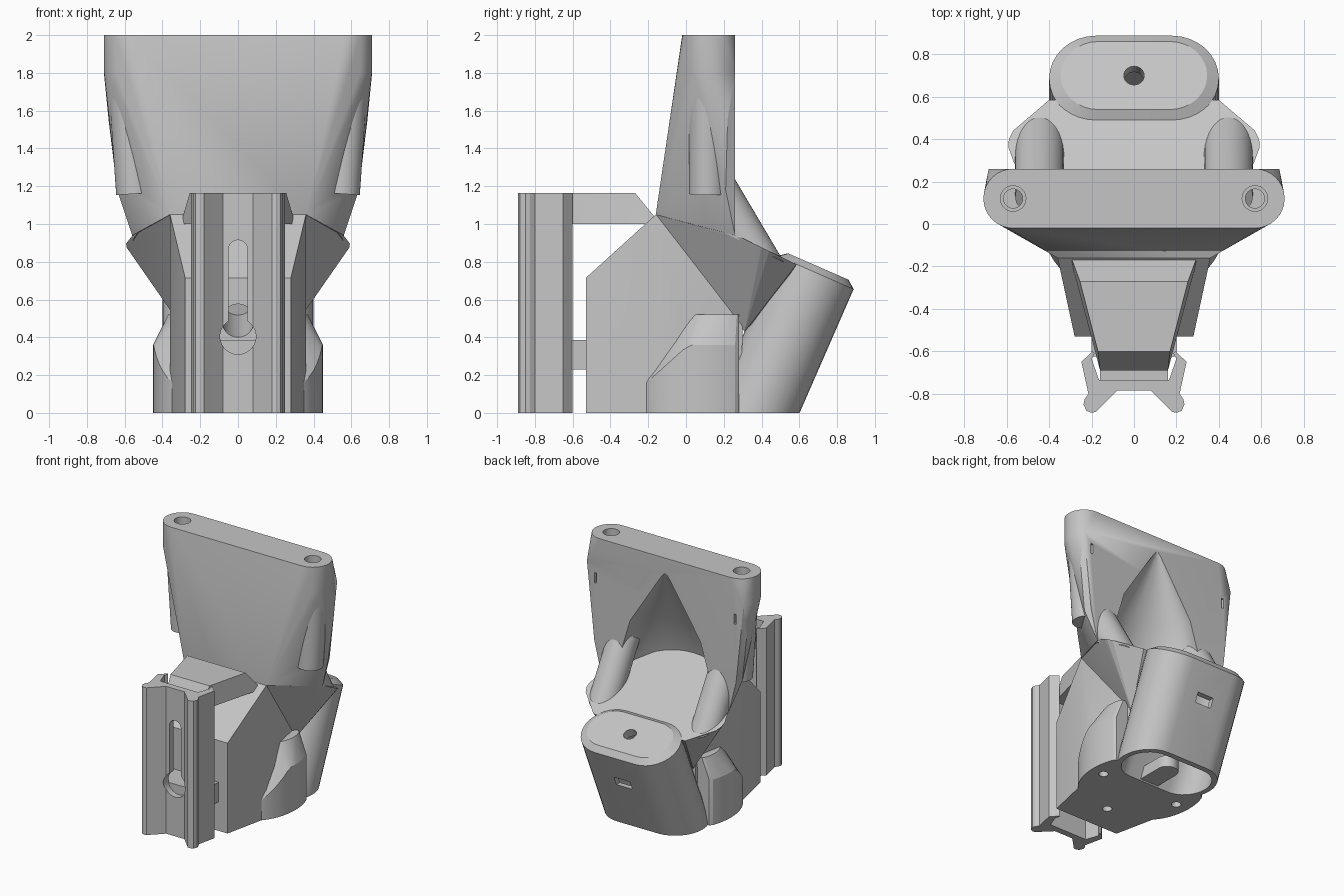
import bpy, bmesh
from math import sin, cos, pi
from mathutils import Vector

cube = bpy.data.objects.get("Cube")
if cube:
    bpy.data.objects.remove(cube, do_unlink=True)

grey = bpy.data.materials.new("light_grey")
grey.use_nodes = True
tone = (0.56, 0.56, 0.56, 1)
grey.diffuse_color = tone
grey.node_tree.nodes["Principled BSDF"].inputs["Base Color"].default_value = tone


def finish(name, bm):
    bmesh.ops.recalc_face_normals(bm, faces=bm.faces)
    mesh = bpy.data.meshes.new(name)
    bm.to_mesh(mesh)
    bm.free()
    mesh.materials.append(grey)
    obj = bpy.data.objects.new(name, mesh)
    bpy.context.collection.objects.link(obj)
    return obj


def hull(name, points):
    bm = bmesh.new()
    for p in points:
        bm.verts.new(p)
    res = bmesh.ops.convex_hull(bm, input=bm.verts)
    loose = {v for v in res["geom_interior"] + res["geom_unused"]
             if isinstance(v, bmesh.types.BMVert) and not v.link_faces}
    bmesh.ops.delete(bm, geom=list(loose), context="VERTS")
    bmesh.ops.dissolve_limit(bm, angle_limit=0.01, verts=bm.verts, edges=bm.edges)
    return finish(name, bm)


def both(points):
    return [(s * x, y, z) for x, y, z in points for s in (1, -1)]


def box(name, lo, hi):
    return hull(name, [(x, y, z) for x in (lo[0], hi[0])
                       for y in (lo[1], hi[1]) for z in (lo[2], hi[2])])


def rod(name, a, b, r, n=40):
    a, b = Vector(a), Vector(b)
    turn = (b - a).to_track_quat("Z", "Y")
    ring = [turn @ Vector((r * cos(2 * pi * i / n), r * sin(2 * pi * i / n), 0))
            for i in range(n)]
    return hull(name, [c + p for c in (a, b) for p in ring])


def cut(targets, cutter):
    cutter.hide_render = True
    for obj in targets:
        mod = obj.modifiers.new("cut", "BOOLEAN")
        mod.operation = "DIFFERENCE"
        mod.solver = "EXACT"
        mod.object = cutter
        bpy.context.view_layer.update()
        bpy.context.view_layer.objects.active = obj
        bpy.ops.object.modifier_apply(modifier=mod.name)
    bpy.data.objects.remove(cutter, do_unlink=True)


def stadium(hx, hy, n=16):
    pts = []
    for side in (1, -1):
        for i in range(n + 1):
            a = -pi / 2 + pi * i / n
            pts.append((side * (hx - hy + hy * cos(a)), hy * sin(a)))
    return pts


def deck(y):
    """Height of the sloping deck."""
    return 0.945 + 0.49 * (0.26 - y)


parts = []

# Front rail: dovetail channel section with a keyhole
half = [(0, -.785), (.08, -.785), (.165, -.87), (.18, -.886), (.2, -.89),
        (.225, -.88), (.238, -.85), (.232, -.825), (.215, -.80), (.248, -.65),
        (.195, -.60), (.185, -.61), (.2, -.635), (.165, -.735), (0, -.735)]
section = half + [(-x, y) for x, y in half[-2:0:-1]]
bm = bmesh.new()
face = bm.faces.new([bm.verts.new((x, y, 0)) for x, y in section])
top = bmesh.ops.extrude_face_region(bm, geom=[face])["geom"]
bmesh.ops.translate(bm, vec=(0, 0, 1.165),
                    verts=[v for v in top if isinstance(v, bmesh.types.BMVert)])
rail = finish("front_rail", bm)
parts.append(rail)
cut([rail], rod("key_hole", (0, -1, .405), (0, -.6, .405), .095))
cut([rail], hull("key_slot", [(.05 * cos(a), y, z + .05 * sin(a))
                              for z in (.4, .865) for y in (-1, -.6)
                              for a in [i * pi / 12 for i in range(24)]]))

# Arm, block and tongue joining the rail to the body
parts.append(hull("rail_arm", both([(.17, -.6, 1.165), (.255, -.27, 1.165),
                                    (.16, -.69, 1.0), (.30, -.16, 1.0),
                                    (.295, -.16, 1.03)])))
parts.append(box("rail_block", (-.2, -.625, .23), (.2, -.5, .385)))
parts.append(box("rail_tongue", (-.16, -.737, .23), (.16, -.6, .385)))

# Lower body with a channel running back from the keyhole
body = hull("lower_body", both([(.28, -.53, 0), (.28, -.53, .715), (.36, -.16, 0),
                                (.36, -.16, 1.05), (.36, .0, 0), (.30, .29, 0),
                                (.29, .30, .46), (.2, .28, .85)]))
cut([body], rod("channel", (0, -.6, .47), (0, -.1, .6), .085))
# Flared deck above the body
flare = hull("flared_deck", both(
    [(x, y, deck(y)) for x, y in [(.57, .30), (.592, .36), (.59, .40), (.57, .44),
                                  (.40, .585), (.2, -.1), (.55, .26)]]
    + [(.359, -.158, 1.05), (.28, .31, .43), (.25, .45, .58)]))
parts += [body, flare]

# Side swellings on the lower body
swellings = []
for s, side in ((1, "left"), (-1, "right")):
    pts = []
    for i in range(48):
        a = 2 * pi * i / 48
        x, y = .2 + .25 * cos(a), min(.28, .08 + .36 * sin(a))
        pts += [(s * x, y, 0), (s * x, y, min(.36, .15 + .9 * max(0, y + .22)))]
        pts.append((s * (.2 + .17 * cos(a)), min(.28, .17 + .2 * sin(a)), .52))
    swellings.append(hull(side + "_swelling", pts))
parts += swellings

# Upper wing: rounded top bar drawn down to a narrow foot
bar = [(x, y + .12, z) for x, y in stadium(.71, .14) for z in (2, 1.8)]
wing = hull("upper_wing", bar + both([(.685, .26, 1.8), (.685, .22, 1.55),
                                      (.64, .21, 1.18), (.62, .26, 1.18),
                                      (.36, -.16, 1.05), (.56, .26, .94),
                                      (.45, .26, .93)]))
parts.append(wing)

# Tapered hollow in the back of the wing
hollow = []
for i in range(48):
    a = 2 * pi * i / 48
    for f, drop in ((1, .1), (.95, 0)):
        y = .25 + .36 * f * sin(a)
        hollow.append((.45 * cos(a), y, deck(y) - drop))
    hollow.append((.31 * cos(a), .25 + .22 * sin(a), 1.42))
cut([wing], hull("wing_hollow", hollow + [(0, .27, 1.9)]))

# Screw columns, holes and sloping lugs on each side of the wing
for s, side in ((1, "left"), (-1, "right")):
    column = rod(side + "_screw_column", (s * .59, .115, 1.8),
                 (s * .545, .115, 1.16), .1)
    cut([wing, column], rod("screw_hole", (s * .57, .12, 2.1), (s * .57, .12, 1.2), .045))
    cut([wing], rod("screw_mouth", (s * .57, .12, 2.1), (s * .57, .12, 1.93), .06))
    cut([wing], box("slot", (s * .60, .2, 1.64), (s * .62, .3, 1.72)))
    lug = rod(side + "_lug", (s * .445, .13, 1.23), (s * .445, .42, .74), .115)
    # Trim the lug just under the deck
    cut([lug], hull("deck_trim", [(x, y, z) for x in (-1, 1) for y in (-.5, 1)
                                  for z in (-1, deck(y) - .02)]))
    parts += [column, lug]


# Tilted pocket at the back
def ring(hx, hs, t):
    return [(x, .70 + .916 * s + .40 * t, .775 - .40 * s + .916 * t)
            for x, s in stadium(hx, hs)]


pocket = hull("tilted_pocket", ring(.345, .175, 0) + ring(.40, .22, -.035)
              + ring(.40, .22, -1.1))
cut([pocket], box("ground_cut", (-1, -1, -1), (1, 1, 0)))
cut([pocket, body, flare] + swellings,
    hull("pocket_hollow", ring(.36, .18, -.07) + ring(.36, .18, -1.2)))
cut([pocket], rod("cap_hole", (0, .74, .867), (0, .64, .638), .048))
cut([pocket], box("window", (-.07, .72, .385), (.07, .95, .455)))
parts.append(pocket)

# Rounded rib across the mouth of the pocket
parts.append(hull("pocket_rib", [(x, y + .18, z) for y, x in stadium(.27, .08)
                                 for z in (.01, .1)]))

# Screw holes under the body
for x, y in ((0, -.3), (.34, .065), (-.34, .065)):
    cut([body] + swellings, rod("base_hole", (x, y, -.1), (x, y, .15), .035, 20))

# Shading
bpy.ops.object.select_all(action="DESELECT")
for obj in parts:
    obj.select_set(True)
bpy.context.view_layer.objects.active = rail
bpy.ops.object.shade_smooth_by_angle(angle=0.3)
